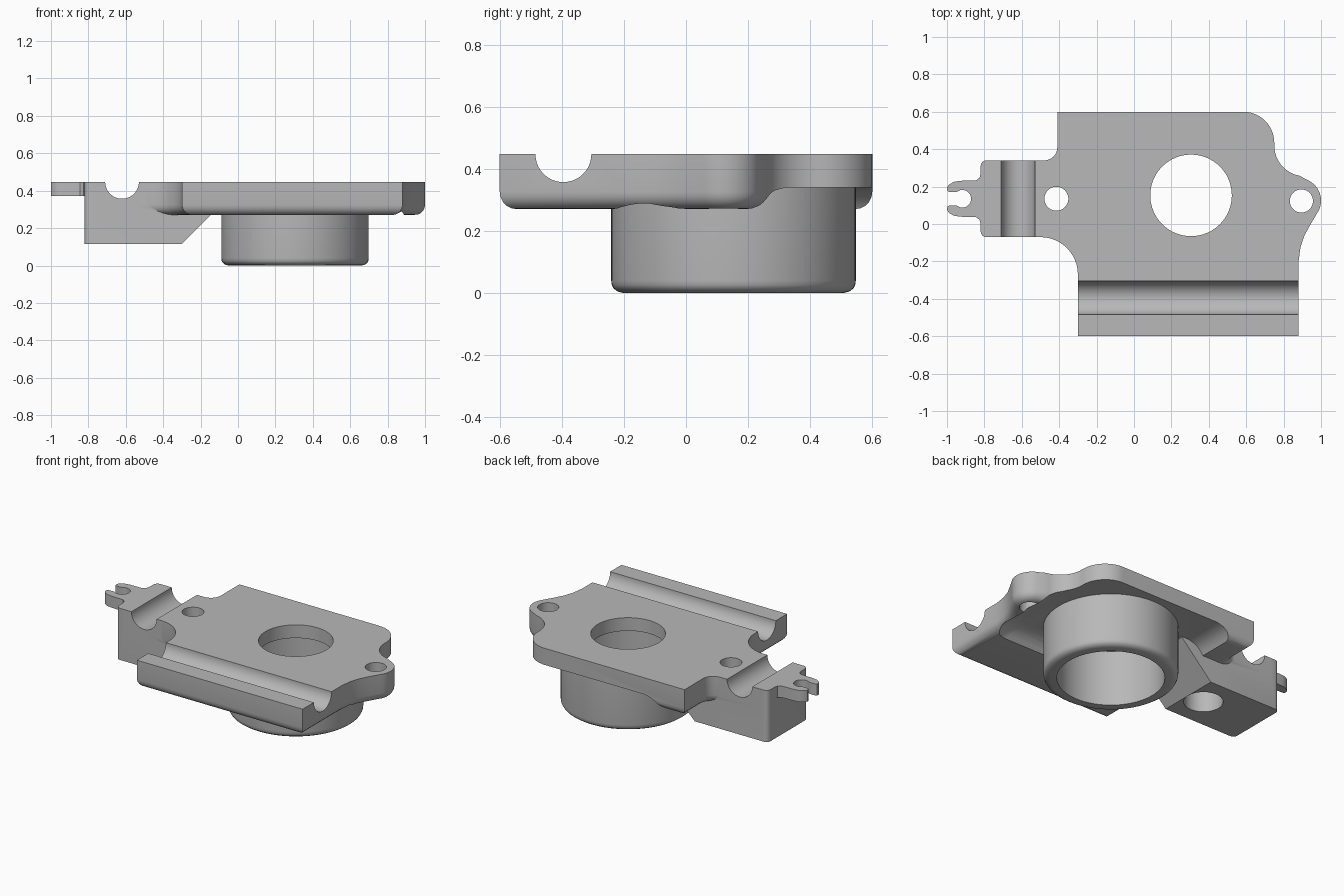
import bpy, bmesh, math

cube = bpy.data.objects.get("Cube")
if cube:
    bpy.data.objects.remove(cube, do_unlink=True)

TOP, BOTTOM = 0.447, 0.27      # plate faces
FLOOR = 0.34                   # underside pocket floor

grey = bpy.data.materials.new("cast_grey")
grey.use_nodes = True
colour = (0.48, 0.48, 0.48, 1)
grey.diffuse_color = colour
grey.node_tree.nodes["Principled BSDF"].inputs["Base Color"].default_value = colour


def arc(cx, cy, r, a0, a1, n=12):
    """Points on an arc, angles in degrees."""
    return [(cx + r * math.cos(math.radians(a0 + (a1 - a0) * i / n)),
             cy + r * math.sin(math.radians(a0 + (a1 - a0) * i / n))) for i in range(n + 1)]


def loft(name, rings, bevel=None, width=0.0, segments=5):
    """Closed solid through matching rings of 3D points; bevel picks edges to round."""
    bm = bmesh.new()
    rows = [[bm.verts.new(p) for p in ring] for ring in rings]
    n = len(rows[0])
    bm.faces.new(rows[0])
    bm.faces.new(rows[-1])
    for a, b in zip(rows, rows[1:]):
        for i in range(n):
            j = (i + 1) % n
            bm.faces.new((a[i], a[j], b[j], b[i]))
    bmesh.ops.recalc_face_normals(bm, faces=bm.faces[:])
    if bevel:
        edges = [e for e in bm.edges if bevel(*(v.co for v in e.verts))]
        bmesh.ops.bevel(bm, geom=edges, offset=width, segments=segments, profile=0.5,
                        affect='EDGES', clamp_overlap=True)
        bmesh.ops.recalc_face_normals(bm, faces=bm.faces[:])
    mesh = bpy.data.meshes.new(name)
    bm.to_mesh(mesh)
    bm.free()
    mesh.materials.append(grey)
    obj = bpy.data.objects.new(name, mesh)
    bpy.context.collection.objects.link(obj)
    return obj


def prism(name, pts, z0, z1, **kw):
    return loft(name, [[(x, y, z) for x, y in pts] for z in (z0, z1)], **kw)


def rod(name, axis, a, b, r, start, end, n=64):
    """Cylinder along an axis; a and b are its centre on the other two axes."""
    place = {'x': lambda p, t: (t, p[0], p[1]),
             'y': lambda p, t: (p[0], t, p[1]),
             'z': lambda p, t: (p[0], p[1], t)}[axis]
    circle = arc(a, b, r, 0, 360, n)[:-1]
    return loft(name, [[place(p, t) for p in circle] for t in (start, end)])


def combine(base, other, operation):
    """Boolean the other solid into the base, then drop it."""
    other.hide_render = True
    mod = base.modifiers.new("combine", 'BOOLEAN')
    mod.operation, mod.solver, mod.object = operation, 'EXACT', other
    bpy.context.view_layer.objects.active = base
    bpy.ops.object.modifier_apply(modifier=mod.name)
    bpy.data.objects.remove(other, do_unlink=True)


def at_height(z):
    return lambda p, q: abs(p.z - z) < 1e-4 and abs(q.z - z) < 1e-4


# Plate: outline with rounded corner, side lug and neck to the arm
outline = [(-0.30, -0.60), (0.88, -0.60), (0.88, -0.20), (0.89, -0.125), (0.912, -0.06), (0.945, 0.0)]
outline += arc(0.88, 0.125, 0.12, -35, 70, 14)
outline += arc(0.915, 0.42, 0.165, 260, 180)
outline += arc(0.585, 0.435, 0.165, 0, 90)
outline += [(-0.41, 0.60)] + arc(-0.48, 0.41, 0.07, 0, -90, 8)
outline += [(-0.76, 0.34), (-0.76, -0.07)] + arc(-0.50, -0.27, 0.20, 90, 0)
body = prism("mount_plate", outline, BOTTOM, TOP, bevel=at_height(BOTTOM), width=0.055)

# Pocket under the plate, open at the back, with curved walls
def pocket_ring(z, inset):
    x0, x1, y0, y1, r = -0.24 + inset, 0.89 - inset, -0.25 + inset, 0.9, 0.12
    pts = arc(x0 + r, y0 + r, r, 180, 270, 8) + arc(x1 - r, y0 + r, r, 270, 360, 8)
    return [(x, y, z) for x, y in pts + [(x1, y1), (x0, y1)]]

walls = [(0.2, 0), (0.268, 0), (0.29, 0.015), (0.31, 0.035), (0.328, 0.065), (FLOOR, 0.11)]
combine(body, loft("pocket", [pocket_ring(z, i) for z, i in walls]), 'DIFFERENCE')

# Round boss below, with a softened lower rim
CX, CY = 0.305, 0.153
boss_profile = [(0.355, 0.0), (0.372, 0.004), (0.386, 0.014), (0.392, 0.025), (0.394, 0.04), (0.394, 0.40)]
boss = loft("boss", [[(x, y, z) for x, y in arc(CX, CY, r, 0, 360, 96)[:-1]] for r, z in boss_profile])
combine(body, boss, 'UNION')

# Deep arm block with a sloped inner end
side = [(-0.82, 0.115), (-0.30, 0.115), (-0.08, 0.335), (-0.08, 0.40), (-0.08, TOP), (-0.82, TOP)]
outer_end = lambda p, q: max(p.x, q.x) < -0.81 and abs(p.z - q.z) > 0.1
# Outer upright corners are rounded
bm_arm = loft("arm", [[(x, y, z) for x, z in side] for y in (-0.07, 0.34)])
arm_mesh = bmesh.new()
arm_mesh.from_mesh(bm_arm.data)
uprights = [e for e in arm_mesh.edges if outer_end(e.verts[0].co, e.verts[1].co)]
bmesh.ops.bevel(arm_mesh, geom=uprights, offset=0.03, segments=4, profile=0.5, affect='EDGES')
arm_mesh.to_mesh(bm_arm.data)
arm_mesh.free()
combine(body, bm_arm, 'UNION')

# Thin slotted fork on the end of the arm
FY = 0.135
half = [(-0.78, 0.135), (-0.82, 0.135), (-0.826, 0.112), (-0.845, 0.098), (-0.93, 0.096),
        (-0.965, 0.09), (-0.99, 0.075), (-1.0, 0.058), (-0.997, 0.042), (-0.985, 0.036), (-0.955, 0.036)]
eye = arc(-0.918, 0, 0.047, 130, 0, 10)
half += eye
fork_pts = [(x, FY + y) for x, y in half] + [(x, FY - y) for x, y in reversed(half[:-1])]
combine(body, prism("fork", fork_pts, 0.373, TOP), 'UNION')

# Channels across the front rail and the arm, then the bores
cutters = [
    rod("front_channel", 'x', -0.395, TOP, 0.09, -0.5, 1.1),
    rod("arm_channel", 'y', -0.62, TOP, 0.09, -0.3, 0.6),
    rod("centre_hole", 'z', CX, CY, 0.218, -0.1, 0.6),
    rod("boss_bore", 'z', CX, CY, 0.315, -0.1, 0.362),
    rod("lug_hole", 'z', 0.895, 0.123, 0.062, 0.1, 0.6, 40),
    rod("arm_hole", 'z', -0.415, FY, 0.064, -0.1, 0.6, 40),
    rod("arm_counterbore", 'z', -0.415, FY, 0.115, -0.1, 0.36, 48),
]
for cutter in cutters:
    combine(body, cutter, 'DIFFERENCE')

# Smooth the curves and keep the machined edges sharp
bpy.ops.object.select_all(action='DESELECT')
body.select_set(True)
bpy.context.view_layer.objects.active = body
bpy.ops.object.shade_smooth_by_angle(angle=math.radians(30))
